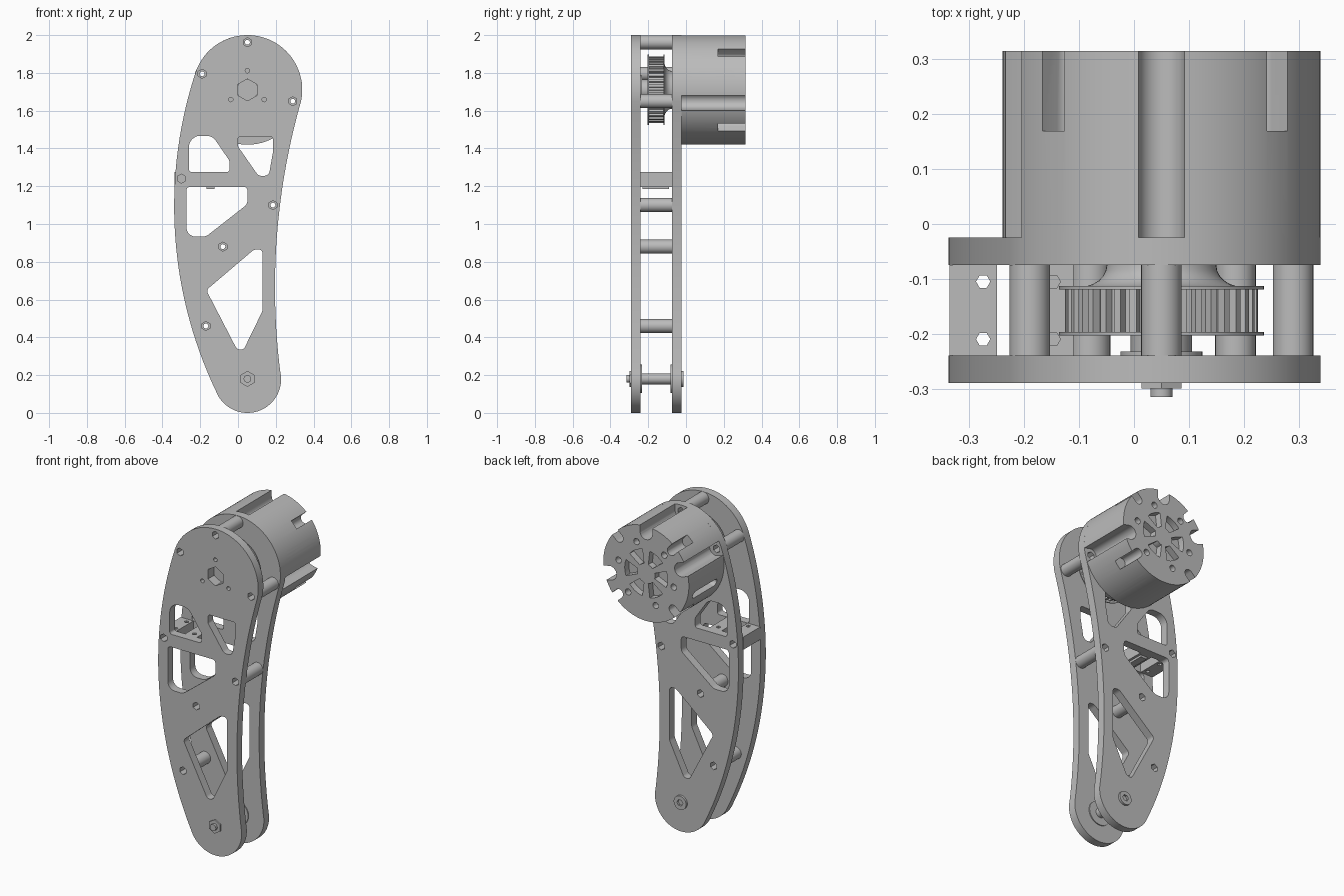
import bpy, bmesh, math
from mathutils import Vector, Matrix

if "Cube" in bpy.data.objects:
    bpy.data.objects.remove(bpy.data.objects["Cube"])

grey = bpy.data.materials.new("plain grey")
grey.diffuse_color = (0.5, 0.5, 0.5, 1)
grey.use_nodes = True
grey.node_tree.nodes["Principled BSDF"].inputs["Base Color"].default_value = grey.diffuse_color
CX, CZ = 0.05, 1.71          # motor axis
FRONT, BACK = (-0.29, -0.24), (-0.075, -0.025)
GAP = (-0.24, -0.075)


def arc(cx, cz, r, a0, a1, n):
    return [(cx + r * math.cos(math.radians(a0 + (a1 - a0) * i / n)),
             cz + r * math.sin(math.radians(a0 + (a1 - a0) * i / n))) for i in range(n + 1)]


def circle(cx, cz, r, n=32, turn=0):
    return arc(cx, cz, r, turn, turn + 360, n)[:-1]


def arc3(p, q, s, n=30):
    """Interior points of the arc from p through q to s."""
    (ax, ay), (bx, by), (cx, cy) = p, q, s
    d = 2 * (ax * (by - cy) + bx * (cy - ay) + cx * (ay - by))
    a2, b2, c2 = ax * ax + ay * ay, bx * bx + by * by, cx * cx + cy * cy
    ux = (a2 * (by - cy) + b2 * (cy - ay) + c2 * (ay - by)) / d
    uy = (a2 * (cx - bx) + b2 * (ax - cx) + c2 * (bx - ax)) / d
    a0 = math.degrees(math.atan2(ay - uy, ax - ux))
    a1 = math.degrees(math.atan2(cy - uy, cx - ux))
    a1 = a0 + (a1 - a0 + 180) % 360 - 180
    return arc(ux, uy, math.hypot(ax - ux, ay - uy), a0, a1, n)[1:-1]


def rounded(corners, n=8):
    """Polygon with a fillet radius per corner: (x, z, r)."""
    out = []
    for i, (x, z, r) in enumerate(corners):
        p = Vector((x, z))
        u = Vector(corners[i - 1][:2]) - p
        v = Vector(corners[(i + 1) % len(corners)][:2]) - p
        lim = 0.48 * min(u.length, v.length)
        u.normalize()
        v.normalize()
        half = u.angle(v) / 2
        t = min(r / math.tan(half), lim)
        r = t * math.tan(half)
        c = p + (u + v).normalized() * (r / math.sin(half))
        s, e = p + u * t - c, p + v * t - c
        a0 = math.atan2(s.y, s.x)
        da = (math.atan2(e.y, e.x) - a0 + math.pi) % (2 * math.pi) - math.pi
        out += [(c.x + r * math.cos(a0 + da * k / n), c.y + r * math.sin(a0 + da * k / n))
                for k in range(n + 1)]
    return out


def finish(name, bm):
    bmesh.ops.recalc_face_normals(bm, faces=bm.faces)
    me = bpy.data.meshes.new(name)
    bm.to_mesh(me)
    bm.free()
    ob = bpy.data.objects.new(name, me)
    bpy.context.collection.objects.link(ob)
    me.materials.append(grey)
    return ob


def prism(name, loops, y0, y1, mat=None):
    """Fill outline loops (later loops may be holes) in x-z, extrude along y."""
    bm = bmesh.new()
    for loop in loops:
        vs = [bm.verts.new((x, y0, z)) for x, z in loop]
        for i in range(len(vs)):
            bm.edges.new((vs[i - 1], vs[i]))
    bmesh.ops.triangle_fill(bm, use_beauty=True, use_dissolve=False,
                            edges=bm.edges[:], normal=(0, -1, 0))
    ext = bmesh.ops.extrude_face_region(bm, geom=bm.faces[:])
    bmesh.ops.translate(bm, vec=(0, y1 - y0, 0),
                        verts=[g for g in ext["geom"] if isinstance(g, bmesh.types.BMVert)])
    if mat:
        bm.transform(mat)
    return finish(name, bm)


def radial_u(angle, rc, w):
    """U-shaped channel outline opening outwards from the motor axis."""
    pts = [(0.36, -w), (0.36, w)] + arc(rc, 0, w, 90, 270, 12)
    c, s = math.cos(math.radians(angle)), math.sin(math.radians(angle))
    return [(CX + x * c - z * s, CZ + x * s + z * c) for x, z in pts]


# --- side plates
top = arc(CX, CZ, 0.29, -12, 162, 48)
foot = arc(0.05, 0.178, 0.178, 202, 372, 36)
outline = (top + arc3(top[-1], (-0.338, 1.1), foot[0]) + foot
           + arc3(foot[-1], (0.199, 0.82), top[0]))
pockets = [rounded(p) for p in (
    [(-0.26, 1.275, .015), (-0.26, 1.467, .07), (-0.135, 1.467, .06), (-0.045, 1.335, .03), (-0.045, 1.275, .015)],
    [(0, 1.463, .015), (0.185, 1.463, .015), (0.185, 1.38, .03), (0.163, 1.255, .03), (0.108, 1.255, .03), (0, 1.41, .02)],
    [(-0.273, 1.197, .02), (0.05, 1.197, .02), (0.05, 1.105, .04), (-0.17, 0.933, .06), (-0.273, 0.933, .06)],
    [(-0.168, 0.65, .025), (0.085, 0.865, .04), (0.13, 0.865, .03), (0.13, 0.54, .05), (0.03, 0.335, .03), (-0.005, 0.335, .03)])]
spacers = [(0.05, 1.962), (-0.19, 1.795), (0.29, 1.65), (-0.30, 1.24),
           (0.185, 1.10), (-0.08, 0.88), (-0.17, 0.46)]
bolt_holes = [circle(x, z, 0.024, 6, 30) for x, z in spacers]
screw_holes = [circle(CX + 0.102 * math.cos(math.radians(a)), CZ + 0.102 * math.sin(math.radians(a)), 0.012, 16)
               for a in (90, 210, 330)]
hexagon = circle(CX, CZ, 0.058, 6, 30)
prism("front_plate", [outline] + pockets + bolt_holes + screw_holes + [hexagon], *FRONT)
prism("back_plate", [outline] + pockets + bolt_holes, *BACK)

# --- spacer tubes between the plates
for i, (x, z) in enumerate(spacers):
    if i != 3:
        prism(f"spacer_{i + 1}", [circle(x, z, 0.037), circle(x, z, 0.013, 16)], *GAP)

# --- two mounting blocks with vertical holes (drawn in x-y, then stood up)
stand = Matrix(((1, 0, 0, 0), (0, 0, 1, 0), (0, 1, 0, 0), (0, 0, 0, 1)))
for name, x0, x1, hx in (("outer_block", -0.336, -0.25, -0.275), ("inner_block", -0.19, -0.11, -0.147)):
    box = [(x0, GAP[0]), (x1, GAP[0]), (x1, GAP[1]), (x0, GAP[1])]
    prism(name, [box] + [circle(hx, y, 0.013, 6) for y in (-0.105, -0.21)], 1.197, 1.275, stand)
prism("block_stub", [[(-0.168, 1.184), (-0.125, 1.184), (-0.125, 1.198), (-0.168, 1.198)]], -0.23, -0.09)

# --- toothed belt pulley
teeth = []
for i in range(36):
    for da, r in ((0, .16), (4.2, .16), (5, .176), (9.2, .176)):
        a = math.radians(i * 10 + da)
        teeth.append((CX + r * math.cos(a), CZ + r * math.sin(a)))
prism("pulley_teeth", [teeth], -0.197, -0.118)
for name, y in (("pulley_front_flange", -0.203), ("pulley_back_flange", -0.119)):
    prism(name, [circle(CX, CZ, 0.187, 64)], y, y + 0.006)
prism("pulley_shaft", [circle(CX, CZ, 0.056, 32)], -0.232, -0.203)
prism("bearing_flange", [circle(CX, CZ, 0.075, 40), hexagon], -0.24, -0.232)

# --- flared hub between pulley and back plate
bm = bmesh.new()
ring = [bm.verts.new((CX + 0.15 - 0.05 * math.sin(k * math.pi / 12), -0.075 - 0.04 * math.cos(k * math.pi / 12), CZ))
        for k in range(7)]
edges = [bm.edges.new(ring[k:k + 2]) for k in range(6)]
bmesh.ops.spin(bm, geom=ring + edges, cent=(CX, 0, CZ), axis=(0, 1, 0), angle=2 * math.pi, steps=48)
bmesh.ops.remove_doubles(bm, verts=bm.verts, dist=1e-5)
finish("flared_hub", bm)

# --- motor housing with channels, rim notches, end pockets and side slots
housing = prism("motor_housing", [circle(CX, CZ, 0.29, 96)], -0.025, 0.315)
cutters = [prism("channel_cutter", [radial_u(a, 0.25, 0.042) for a in (90, 160, -14)], -0.05, 0.35),
           prism("notch_cutter", [radial_u(a, 0.25, 0.027) for a in (43, 133, 223, 317)], 0.17, 0.35)]
petals, holes = [], []
for k in range(6):
    a = 60 * k
    petals.append(arc(CX, CZ, 0.06, a - 16, a + 16, 4) + arc(CX, CZ, 0.145, a + 20, a - 20, 8))
    b = math.radians(a + 10)
    holes.append(circle(CX + 0.19 * math.cos(b), CZ + 0.19 * math.sin(b), 0.019, 20))
cutters.append(prism("end_pocket_cutter", petals + holes, 0.275, 0.35))
for a in (17, -70, -110, 197):
    c, s = math.cos(math.radians(a)), math.sin(math.radians(a))
    stadium = arc(0.05, 0, 0.024, 90, 270, 10) + arc(0.236, 0, 0.024, -90, 90, 10)
    # local x -> y axis, local z -> tangent, local y -> radial
    m = Matrix(((0, c, -s, CX), (1, 0, 0, 0), (0, s, c, CZ), (0, 0, 0, 1)))
    cutters.append(prism("slot_cutter", [stadium], 0.245, 0.33, m))
for cut in cutters:
    mod = housing.modifiers.new(cut.name, 'BOOLEAN')
    mod.operation, mod.solver, mod.object = 'DIFFERENCE', 'EXACT', cut
    cut.hide_render = True
bpy.context.view_layer.update()
solid = bpy.data.meshes.new_from_object(housing.evaluated_get(bpy.context.evaluated_depsgraph_get()))
housing.modifiers.clear()
housing.data = solid
for cut in cutters:
    bpy.data.objects.remove(cut)

# --- pivot bolt at the foot
PX, PZ = 0.05, 0.18
prism("pivot_rod", [circle(PX, PZ, 0.029)], *GAP)
prism("pivot_front_washer", [circle(PX, PZ, 0.075, 40)], -0.24, -0.234)
prism("pivot_back_washer", [circle(PX, PZ, 0.075, 40)], -0.081, -0.075)
prism("pivot_nut", [circle(PX, PZ, 0.042, 6, 30)], -0.30, -0.29)
prism("pivot_bolt_tip", [circle(PX, PZ, 0.02)], -0.315, -0.30)
prism("pivot_bolt_head", [circle(PX, PZ, 0.042), circle(PX, PZ, 0.02, 6)], -0.025, -0.012)

# --- smooth round walls, keep edges sharp
for ob in bpy.context.scene.objects:
    ob.select_set(True)
bpy.context.view_layer.objects.active = housing
bpy.ops.object.shade_smooth_by_angle(angle=math.radians(30))
